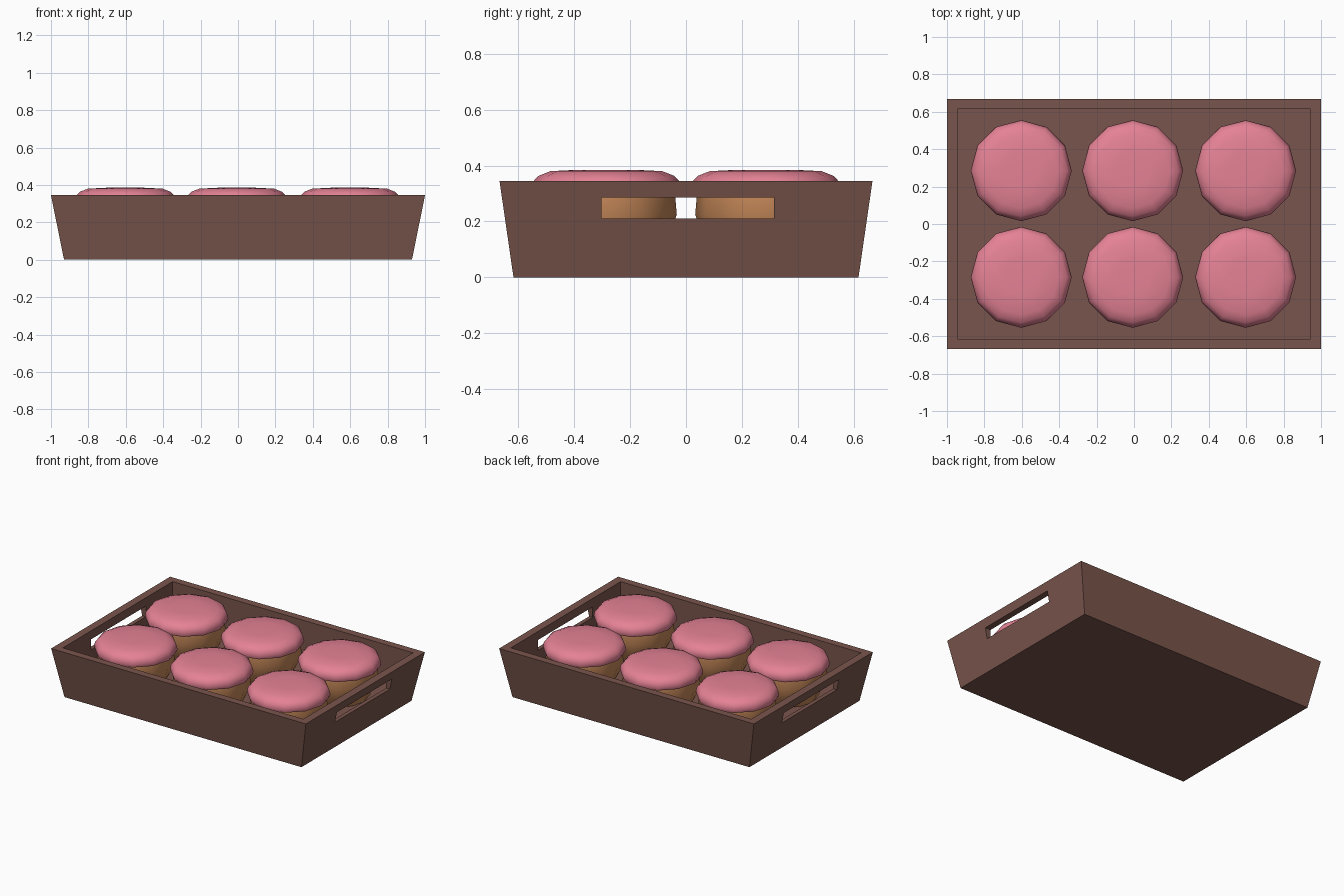
import bpy, bmesh, math

if "Cube" in bpy.data.objects:
    bpy.data.objects.remove(bpy.data.objects["Cube"])


def srgb(c):
    return c / 12.92 if c <= 0.04045 else ((c + 0.055) / 1.055) ** 2.4


def material(name, r, g, b):
    m = bpy.data.materials.new(name)
    m.diffuse_color = (srgb(r / 255), srgb(g / 255), srgb(b / 255), 1)
    m.use_nodes = True
    m.node_tree.nodes["Principled BSDF"].inputs["Base Color"].default_value = m.diffuse_color
    return m


wood = material("dark wood", 121, 85, 76)
sponge = material("golden sponge", 196, 135, 88)
icing = material("pink icing", 229, 130, 149)


def make(name, bm, mat):
    bmesh.ops.recalc_face_normals(bm, faces=bm.faces)
    me = bpy.data.meshes.new(name)
    bm.to_mesh(me)
    bm.free()
    me.materials.append(mat)
    ob = bpy.data.objects.new(name, me)
    bpy.context.collection.objects.link(ob)
    return ob


def tapered_box(name, low, high, z0, z1, centre_y=0.0):
    """Box with half sizes low=(x, y) at z0 and high=(x, y) at z1."""
    bm = bmesh.new()
    bmesh.ops.create_cube(bm, size=2)
    for v in bm.verts:
        hx, hy = high if v.co.z > 0 else low
        v.co = (v.co.x * hx, v.co.y * hy + centre_y, z1 if v.co.z > 0 else z0)
    return make(name, bm, wood)


def lathe(name, profile, x, y, mat, sides=12):
    """Closed turned shape from (radius, z) points, bottom to top."""
    bm = bmesh.new()
    rings = []
    for r, z in profile:
        rings.append([bm.verts.new((x + r * math.cos(2 * math.pi * i / sides),
                                    y + r * math.sin(2 * math.pi * i / sides), z))
                      for i in range(sides)])
    for a, b in zip(rings, rings[1:]):
        for i in range(sides):
            j = (i + 1) % sides
            bm.faces.new((a[i], a[j], b[j], b[i]))
    bm.faces.new(rings[0][::-1])
    bm.faces.new(rings[-1])
    ob = make(name, bm, mat)
    bpy.ops.object.select_all(action='DESELECT')
    ob.select_set(True)
    bpy.context.view_layer.objects.active = ob
    bpy.ops.object.shade_smooth_by_angle(angle=math.radians(50))
    return ob


# Tray: flared box, hollowed out, with a handle slot through both ends
FLOOR = 0.08
tray = tapered_box("tray", (0.93, 0.617), (1.0, 0.667), 0, 0.345)
cutters = [
    tapered_box("hollow_cutter", (0.944, 0.615), (0.944, 0.615), FLOOR, 0.5),
    tapered_box("handle_cutter", (1.2, 0.308), (1.2, 0.308), 0.21, 0.285, 0.006),
]
for c in cutters:
    mod = tray.modifiers.new(c.name, 'BOOLEAN')
    mod.operation = 'DIFFERENCE'
    mod.solver = 'EXACT'
    mod.object = c
    bpy.context.view_layer.objects.active = tray
    bpy.ops.object.modifier_apply(modifier=mod.name)
for c in cutters:
    bpy.data.objects.remove(c)

# Six cakes: tapered sponge under a rounded icing cap
SPONGE = [(0.19, FLOOR), (0.225, 0.15), (0.252, 0.225), (0.246, 0.295)]
CAP = [(0.24, 0.287), (0.262, 0.292), (0.27, 0.312), (0.262, 0.343),
       (0.243, 0.363), (0.2, 0.38), (0.1, 0.385)]
n = 0
for y in (-0.285, 0.285):
    for x in (-0.603, -0.007, 0.597):
        n += 1
        lathe(f"cake_{n}", SPONGE, x, y, sponge)
        lathe(f"icing_{n}", CAP, x, y, icing)
